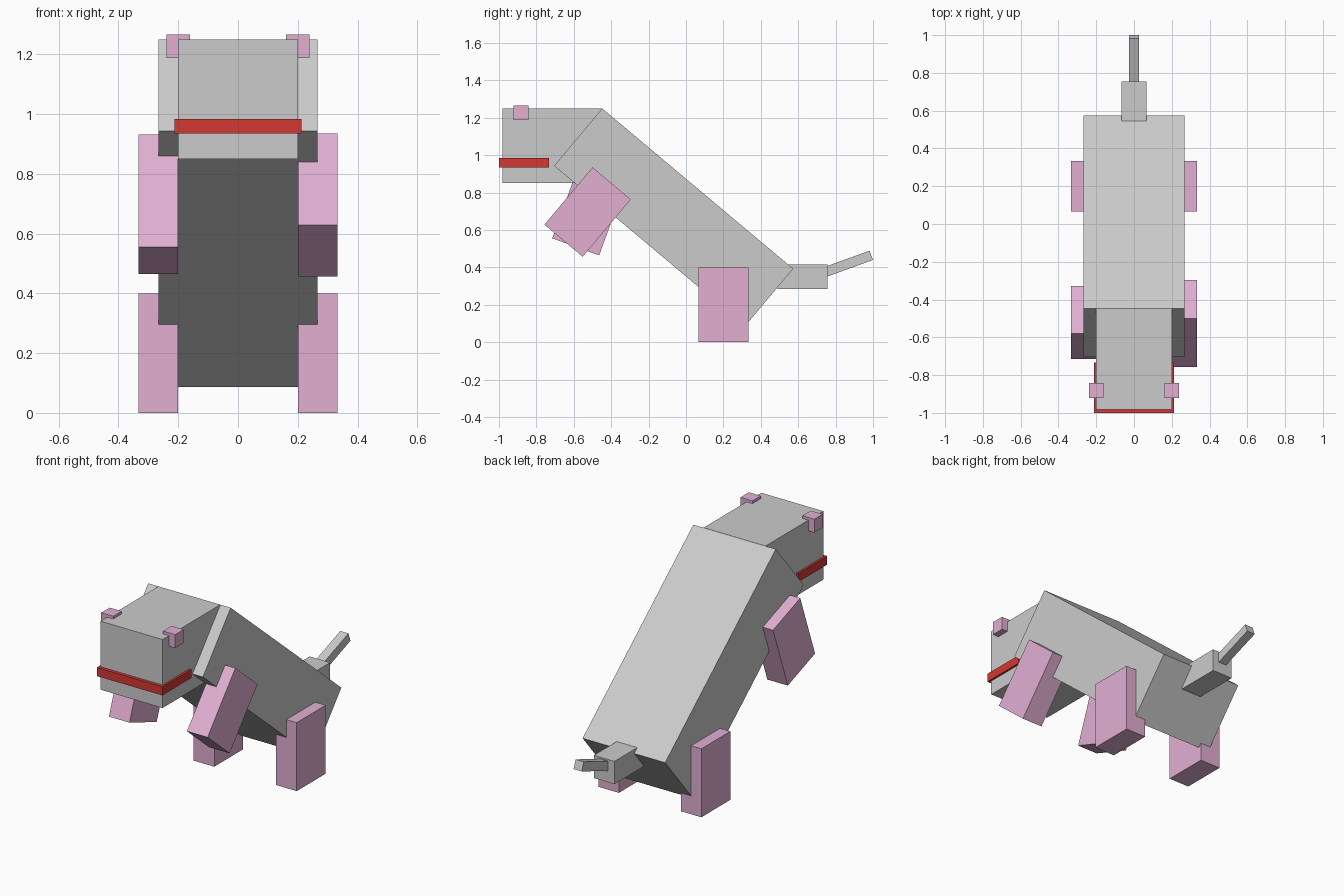
import bpy
from math import radians
from mathutils import Matrix

if "Cube" in bpy.data.objects:
    bpy.data.objects.remove(bpy.data.objects["Cube"])


def material(name, color):
    m = bpy.data.materials.new(name)
    m.diffuse_color = (*color, 1)
    m.use_nodes = True
    m.node_tree.nodes["Principled BSDF"].inputs["Base Color"].default_value = m.diffuse_color
    return m


pink = material("pink", (0.76, 0.43, 0.65))
red = material("red", (0.65, 0.04, 0.035))


def box(name, center, size, tilt=0, mat=None):
    """Box of given full size, tilted about x in degrees."""
    bpy.ops.mesh.primitive_cube_add(size=1, location=center)
    ob = bpy.context.object
    ob.name = name
    ob.data.transform(Matrix.Diagonal((*size, 1)))
    ob.rotation_euler.x = radians(tilt)
    if mat:
        ob.data.materials.append(mat)
    return ob


# Sloping torso, head and mouth band
box("body", (0, -0.066, 0.668), (0.533, 1.333, 0.4), -40)
box("head", (0, -0.715, 1.05), (0.4, 0.533, 0.4))
box("mouth_band", (0, -0.867, 0.959), (0.424, 0.267, 0.05), 0, red)

# Two-part tail
box("tail_base", (0, 0.622, 0.35), (0.133, 0.267, 0.133))
box("tail_tip", (0, 0.865, 0.419), (0.053, 0.267, 0.053), 20)

# Ears and legs; the front legs swing by different amounts
leg = (0.133, 0.267, 0.4)
for side, s, y, z, tilt in (("left", 1, -0.526, 0.696, -40),
                            ("right", -1, -0.5215, 0.698, -20)):
    box("ear_" + side, (s * 0.2, -0.882, 1.227), (0.078, 0.078, 0.078), 0, pink)
    box("rear_leg_" + side, (s * 0.2665, 0.2, 0.2), leg, 0, pink)
    box("front_leg_" + side, (s * 0.2665, y, z), leg, tilt, pink)
